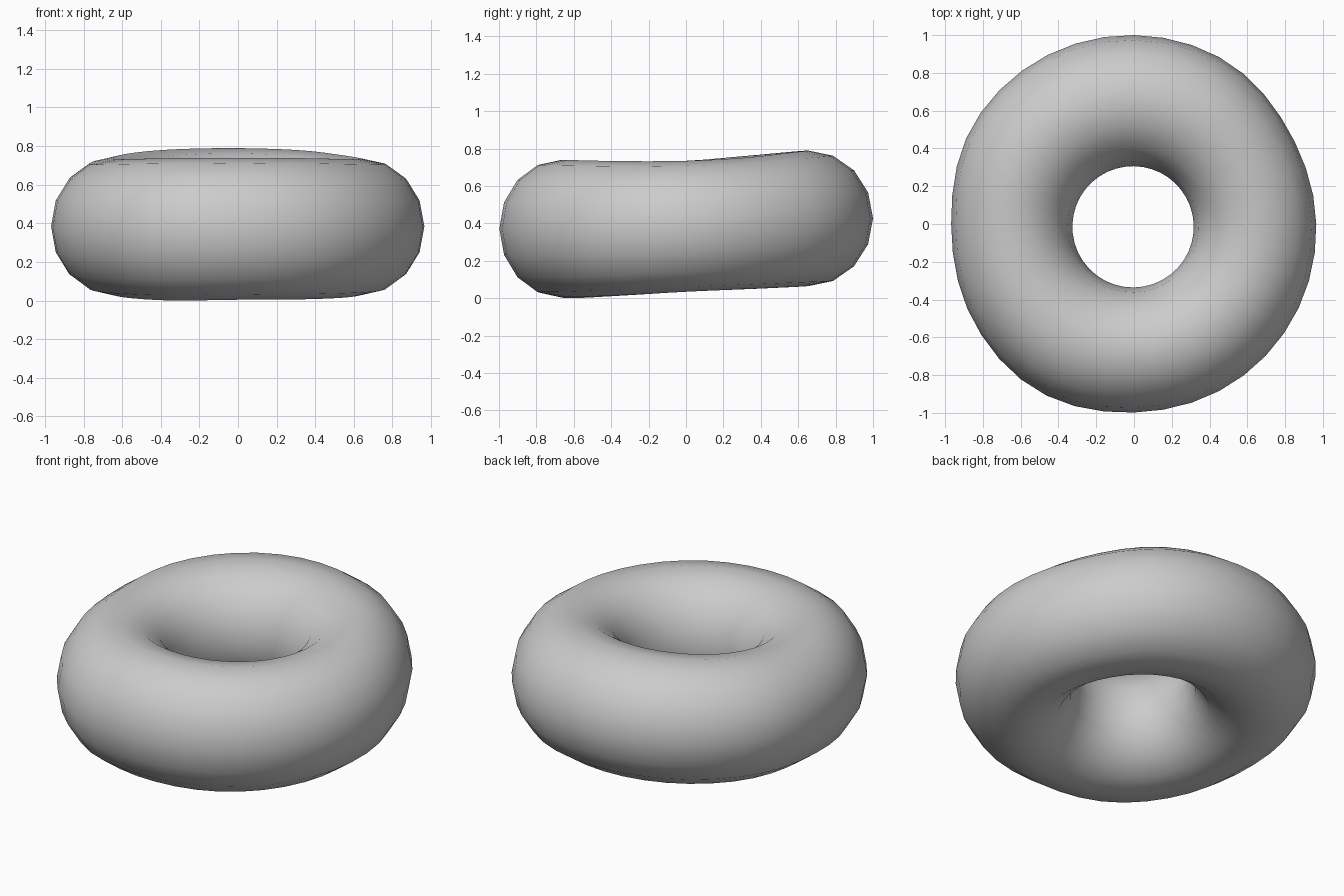
import bpy, bmesh, math

if "Cube" in bpy.data.objects:
    bpy.data.objects.remove(bpy.data.objects["Cube"])

MAJOR, MINOR = 40, 16

# Uneven ring: values sampled every 30 degrees, counter-clockwise from +x
OUTER = [.965, .957, .99, 1.0, 1.005, 1.0, .968, .993, 1.02, .998, .992, .98]
TOP = [.738, .755, .782, .793, .787, .765, .738, .736, .741, .743, .741, .736]
BOTTOM = [.038, .052, .063, .068, .063, .052, .038, .018, .004, .008, .01, .02]


def sample(table, angle):
    """Smooth periodic interpolation of a table around the ring."""
    n = len(table)
    t = angle / math.tau * n
    i = int(math.floor(t))
    f = t - i
    a, b, c, d = (table[(i + k) % n] for k in (-1, 0, 1, 2))
    return b + .5 * f * (c - a + f * (2*a - 5*b + 4*c - d + f * (3*(b - c) + d - a)))


# Doughnut body: sweep an oval section around the ring
bm = bmesh.new()
rings = []
for i in range(MAJOR):
    a = math.tau * i / MAJOR
    outer = sample(OUTER, a)
    inner = .321 - .015 * math.sin(a) - .005 * math.cos(a)
    top, bottom = sample(TOP, a), sample(BOTTOM, a)
    ring = []
    for j in range(MINOR):
        b = math.tau * j / MINOR
        r = (outer + inner) / 2 + (outer - inner) / 2 * math.cos(b)
        z = (top + bottom) / 2 + (top - bottom) / 2 * math.sin(b)
        ring.append(bm.verts.new((r * math.cos(a), r * math.sin(a), z)))
    rings.append(ring)

for i in range(MAJOR):
    p, q = rings[i], rings[(i + 1) % MAJOR]
    for j in range(MINOR):
        k = (j + 1) % MINOR
        bm.faces.new((p[j], q[j], q[k], p[k])).smooth = True

# Rest on the ground
low = min(v.co.z for v in bm.verts)
for v in bm.verts:
    v.co.z -= low

mesh = bpy.data.meshes.new("doughnut")
bm.to_mesh(mesh)
bm.free()
bpy.context.collection.objects.link(bpy.data.objects.new("doughnut", mesh))
